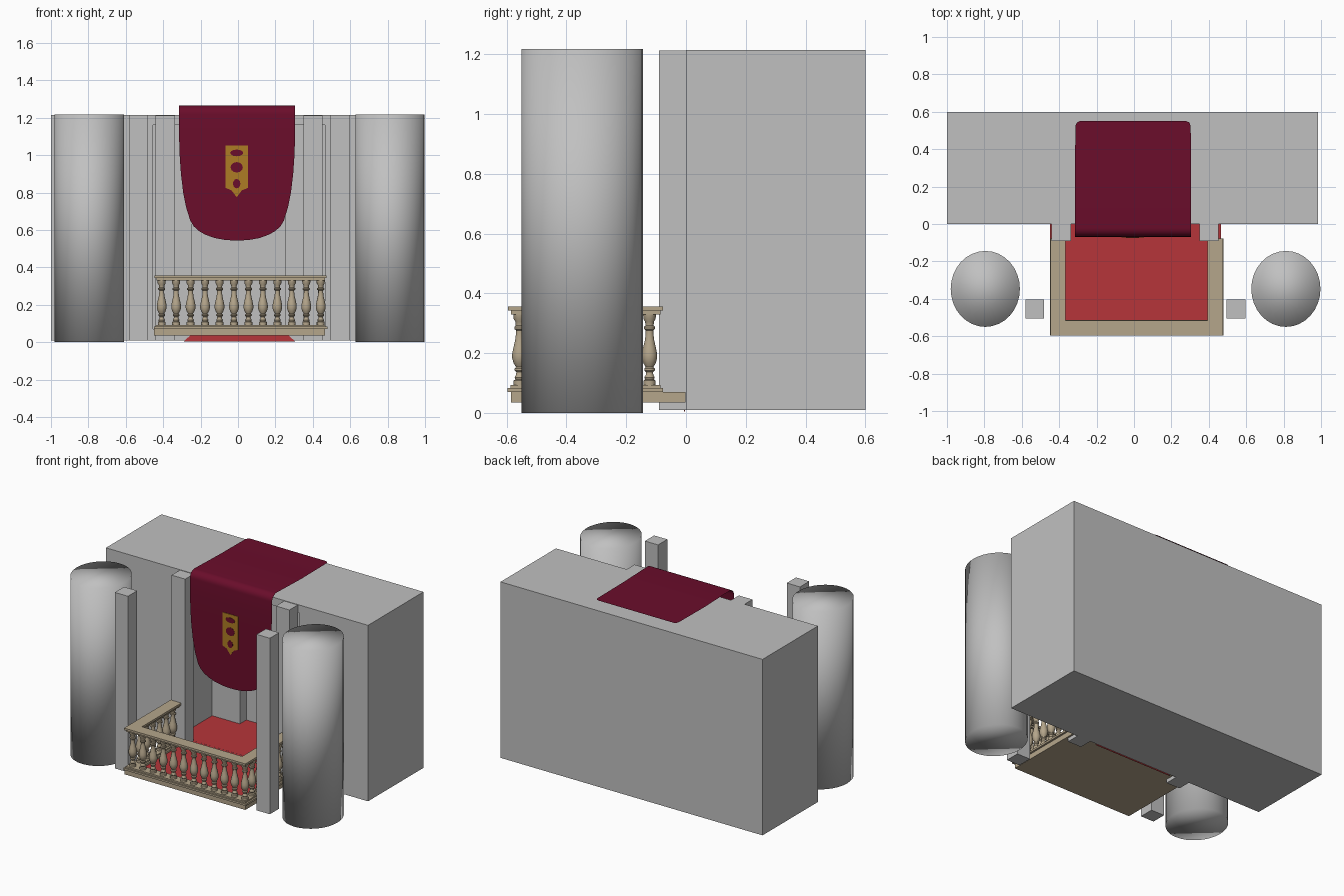
import bpy, bmesh, math

if "Cube" in bpy.data.objects:
    bpy.data.objects.remove(bpy.data.objects["Cube"])


def mat(name, r, g, b):
    m = bpy.data.materials.new(name)
    m.diffuse_color = (r, g, b, 1)
    m.use_nodes = True
    m.node_tree.nodes["Principled BSDF"].inputs["Base Color"].default_value = m.diffuse_color
    return m


GREY = mat("grey_stone", .53, .53, .53)
BEIGE = mat("beige_stone", .46, .38, .26)
RED = mat("red_carpet", .47, .036, .042)
MAROON = mat("maroon_cloth", .145, .004, .024)
GOLD = mat("gold_thread", .42, .2, .018)


def finish(name, bm, mats, top_red=False, smooth=None, fix=True):
    if fix:
        bmesh.ops.recalc_face_normals(bm, faces=bm.faces)
    bm.normal_update()
    for f in bm.faces:
        f.smooth = smooth is not None
        if top_red and f.normal.z > .9:
            f.material_index = 1
    me = bpy.data.meshes.new(name)
    bm.to_mesh(me)
    bm.free()
    for m in mats:
        me.materials.append(m)
    ob = bpy.data.objects.new(name, me)
    bpy.context.collection.objects.link(ob)
    if smooth:
        bpy.ops.object.select_all(action='DESELECT')
        ob.select_set(True)
        bpy.context.view_layer.objects.active = ob
        bpy.ops.object.shade_smooth_by_angle(angle=math.radians(smooth))
    return ob


def prism(name, plan, z0, z1, mats, top_red=False):
    """Extrude a plan outline from z0 to z1."""
    bm = bmesh.new()
    face = bm.faces.new([bm.verts.new((x, y, z0)) for x, y in plan])
    ext = bmesh.ops.extrude_face_region(bm, geom=[face], use_keep_orig=True)["geom"]
    for v in ext:
        if isinstance(v, bmesh.types.BMVert):
            v.co.z = z1
    return finish(name, bm, mats, top_red)


def rect(x0, x1, y0, y1):
    return [(x0, y0), (x1, y0), (x1, y1), (x0, y1)]


def plate(name, pts, y, mats, depth=.003):
    """Thin plate facing the front, from an x-z outline."""
    bm = bmesh.new()
    a = [bm.verts.new((px, y, pz)) for px, pz in pts]
    b = [bm.verts.new((px, y + depth, pz)) for px, pz in pts]
    bm.faces.new(a)
    bm.faces.new(b)
    n = len(pts)
    for i in range(n):
        bm.faces.new((a[i], a[(i + 1) % n], b[(i + 1) % n], b[i]))
    return finish(name, bm, mats)


# building with a stepped recess behind the balcony
niche = [(-.455, 0), (-.455, .37), (-.245, .37), (-.245, .44),
         (.255, .44), (.255, .37), (.465, .37), (.465, 0)]
prism("building_wall", [(-1, .6), (-1, 0)] + niche + [(.985, 0), (.985, .6)], .01, 1.215, [GREY])
prism("recess_floor", niche, .01, .07, [GREY, RED], True)
prism("recess_ceiling", niche, 1.16, 1.215, [GREY])

# square posts
for i, x in enumerate((-.58, .495)):
    prism(f"front_post_{i}", rect(x, x + .1, -.505, -.405), .01, 1.215, [GREY])
for i, x in enumerate((-.44, .35)):
    prism(f"wall_post_{i}", rect(x, x + .103, -.09, 0), .01, 1.212, [GREY])

# round towers, slightly oval
for i, x in enumerate((-.795, .812)):
    bm = bmesh.new()
    bmesh.ops.create_cone(bm, cap_ends=True, segments=32, radius1=1, radius2=1, depth=1)
    for v in bm.verts:
        v.co = (x + v.co.x * .185, -.347 + v.co.y * .203, (v.co.z + .5) * 1.218)
    finish(f"tower_{i}", bm, [GREY], smooth=180)

# balcony slab with carpet top, and the carpet hem under it
prism("balcony_slab", rect(-.45, .465, -.585, -.001), .035, .07, [BEIGE, RED], True)
plate("carpet_hem", [(-.29, .005), (.305, .005), (.27, .036), (-.255, .036)], -.006, [RED])


# railing: U-shaped base, mouldings and handrail
def rail(name, x0, x1, y0, y1, w, z0, z1):
    prism(name, [(x0, y1), (x0, y0), (x1, y0), (x1, y1), (x1 - w, y1),
                 (x1 - w, y0 + w), (x0 + w, y0 + w), (x0 + w, y1)], z0, z1, [BEIGE])


rail("railing_base", -.45, .478, -.597, -.077, .084, .07, .083)
rail("railing_base_step", -.44, .467, -.587, -.085, .063, .083, .093)
rail("handrail_under", -.437, .465, -.585, -.085, .062, .33, .342)
rail("handrail", -.447, .472, -.595, -.077, .08, .342, .356)

# turned balusters
PROFILE = [(.021, .093), (.021, .108), (.015, .112), (.018, .119), (.013, .127),
           (.012, .136), (.018, .142), (.018, .148), (.013, .153), (.021, .166),
           (.026, .182), (.026, .198), (.022, .218), (.016, .243), (.013, .266),
           (.013, .276), (.019, .281), (.019, .288), (.014, .292), (.015, .305),
           (.021, .314), (.022, .331)]
SEG = 14


def baluster(name, x, y):
    bm = bmesh.new()
    rings = []
    for r, z in PROFILE:
        rings.append([bm.verts.new((x + r * math.cos(2 * math.pi * k / SEG),
                                    y + r * math.sin(2 * math.pi * k / SEG), z))
                      for k in range(SEG)])
    for a, b in zip(rings, rings[1:]):
        for k in range(SEG):
            j = (k + 1) % SEG
            bm.faces.new((a[k], a[j], b[j], b[k]))
    finish(name, bm, [BEIGE], smooth=40)


for i in range(12):
    baluster(f"front_baluster_{i}", -.408 + i * .0773, -.556)
for i in range(6):
    for side, x in (("left", -.408), ("right", .442)):
        baluster(f"{side}_baluster_{i}", x, -.122 - i * .0715)

# draped banner: path over the roof edge, width varying along it
rows = [(.55, 1.257, .285), (.543, 1.257, .3), (.525, 1.257, .308), (.25, 1.257, .311)]
for k in range(7):
    a = math.radians(90 + 15 * k)
    rows.append((-.022 + .046 * math.cos(a), 1.219 + .046 * math.sin(a), .311))
rows += [(-.069, z, w) for z, w in (
    (1.1, .31), (1, .307), (.9, .3), (.8, .288), (.72, .272), (.65, .25), (.62, .232),
    (.595, .205), (.575, .17), (.557, .12), (.547, .065), (.544, .02))]
bm = bmesh.new()
lines = [[bm.verts.new((-.005 + w * t, y, z)) for t in (-1, -.5, 0, .5, 1)] for y, z, w in rows]
for a, b in zip(lines, lines[1:]):
    for k in range(4):
        bm.faces.new((a[k], b[k], b[k + 1], a[k + 1]))
finish("banner", bm, [MAROON], smooth=40, fix=False)

# plain gold pennant on the banner with dark spots
plate("banner_pennant", [(-.067, 1.052), (-.067, .825), (-.035, .812), (-.007, .775),
                         (.021, .812), (.053, .825), (.053, 1.052)], -.073, [GOLD])
for i, (z, rx, rz) in enumerate(((1.012, .035, .018), (.935, .033, .028), (.848, .02, .025))):
    plate(f"pennant_spot_{i}", [(-.007 + rx * math.cos(k * math.pi / 6),
                                 z + rz * math.sin(k * math.pi / 6)) for k in range(12)],
          -.0755, [MAROON], .002)
